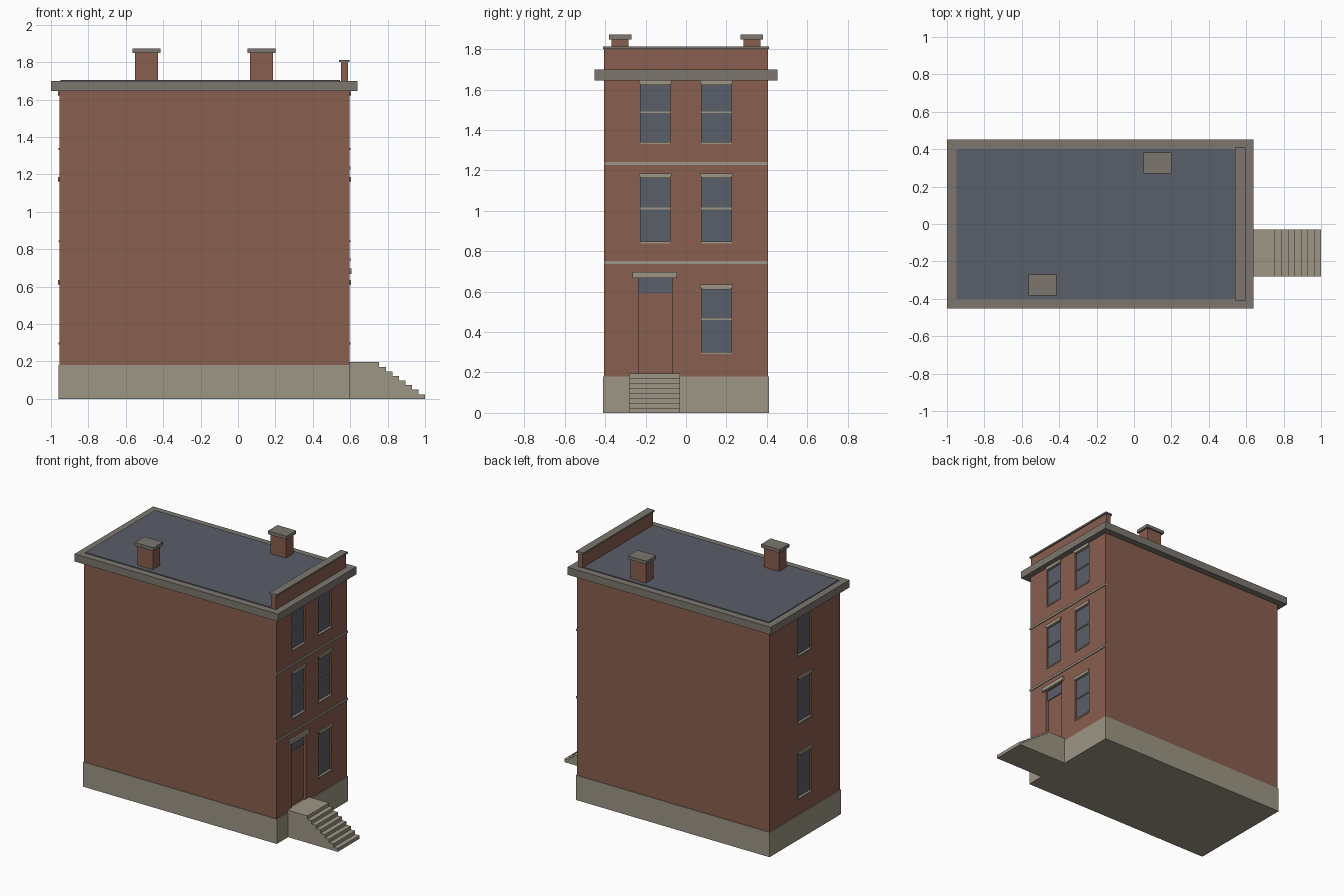
import bpy
import bmesh
from mathutils import Vector

cube = bpy.data.objects.get("Cube")
if cube:
    bpy.data.objects.remove(cube, do_unlink=True)


def material(name, rgb):
    # convert display values to linear
    lin = [((c / 255 + 0.055) / 1.055) ** 2.4 for c in rgb] + [1.0]
    mat = bpy.data.materials.new(name)
    mat.use_nodes = True
    mat.diffuse_color = lin
    bsdf = mat.node_tree.nodes["Principled BSDF"]
    bsdf.inputs["Base Color"].default_value = lin
    bsdf.inputs["Roughness"].default_value = 0.9
    return mat


BRICK = material("red brick", (137, 94, 79))
STONE = material("pale stone", (157, 150, 133))
TRIM = material("grey trim", (124, 119, 111))
SLATE = material("slate blue", (90, 94, 104))


def add_box(bm, x, y, z):
    lo, hi = Vector((x[0], y[0], z[0])), Vector((x[1], y[1], z[1]))
    verts = bmesh.ops.create_cube(bm, size=1)["verts"]
    for v in verts:
        v.co = (lo + hi) / 2 + v.co * (hi - lo)


def finish(bm, name, mat):
    bmesh.ops.recalc_face_normals(bm, faces=bm.faces)
    mesh = bpy.data.meshes.new(name)
    bm.to_mesh(mesh)
    bm.free()
    mesh.materials.append(mat)
    obj = bpy.data.objects.new(name, mesh)
    bpy.context.scene.collection.objects.link(obj)
    return obj


def box(name, mat, x, y, z):
    bm = bmesh.new()
    add_box(bm, x, y, z)
    return finish(bm, name, mat)


def prism(name, mat, outline, direction):
    # extrude a flat outline along a direction
    bm = bmesh.new()
    face = bm.faces.new([bm.verts.new(p) for p in outline])
    new = bmesh.ops.extrude_face_region(bm, geom=[face])["geom"]
    for v in new:
        if isinstance(v, bmesh.types.BMVert):
            v.co += Vector(direction)
    return finish(bm, name, mat)


# Main levels and wall planes
FRONT, REAR, SIDE = 0.595, -0.955, 0.405
BASE, EAVES, TOP = 0.18, 1.645, 1.70
HALF = 0.074
DOOR_Y = (-0.235, -0.07)
DOOR_TOP = 0.667

# Window openings: wall plane, outward sign, centre, sill height, head height
floors = {"ground": (0.295, 0.612), "middle": (0.842, 1.162), "upper": (1.335, 1.622)}
openings = []
for floor, (low, high) in floors.items():
    openings.append((floor + "_right", FRONT, 1, 0.15, low, high))
    openings.append((floor + "_rear", REAR, -1, 0.0, low, high))
    if floor != "ground":
        openings.append((floor + "_left", FRONT, 1, -0.152, low, high))


def span(plane, sign, inner, outer):
    return sorted((plane + sign * inner, plane + sign * outer))


# Brick walls with recessed openings
walls = box("brick_walls", BRICK, (REAR, FRONT), (-SIDE, SIDE), (0.05, EAVES + 0.02))
bm = bmesh.new()
for _, plane, sign, cy, low, high in openings:
    add_box(bm, span(plane, sign, -0.015, 0.05), (cy - HALF, cy + HALF), (low, high + 0.01))
add_box(bm, (FRONT - 0.02, FRONT + 0.05), DOOR_Y, (BASE + 0.012, DOOR_TOP))
cutter = finish(bm, "opening_cutter", BRICK)
cutter.hide_render = True
cut = walls.modifiers.new("openings", "BOOLEAN")
cut.operation = "DIFFERENCE"
cut.solver = "EXACT"
cut.object = cutter
graph = bpy.context.evaluated_depsgraph_get()
cut_mesh = bpy.data.meshes.new_from_object(walls.evaluated_get(graph))
walls.modifiers.clear()
walls.data = cut_mesh
bpy.data.objects.remove(cutter, do_unlink=True)

# Window glass, meeting rail, sill and flared lintel
for name, plane, sign, cy, low, high in openings:
    width = (cy - HALF, cy + HALF)
    mid = (low + high) / 2 + 0.01
    box(name + "_glass", SLATE, span(plane, sign, -0.018, -0.011), width, (low, high + 0.01))
    box(name + "_rail", STONE, span(plane, sign, -0.013, -0.005), width, (mid - 0.004, mid + 0.004))
    box(name + "_sill", STONE, span(plane, sign, -0.014, 0.006), width, (low - 0.004, low + 0.006))
    x = plane - sign * 0.012
    half_profile = [(0.066, high), (0.075, high + 0.005), (0.081, high + 0.015), (0.081, high + 0.024)]
    outline = [(x, cy + y, z) for y, z in half_profile]
    outline += [(x, cy - y, z) for y, z in reversed(half_profile)]
    prism(name + "_lintel", STONE, outline, (sign * 0.02, 0, 0))

# Doorway transom and hood
box("door_transom", SLATE, (FRONT - 0.022, FRONT - 0.014), DOOR_Y, (0.592, DOOR_TOP))
box("door_hood", STONE, (FRONT - 0.02, FRONT + 0.013), (-0.265, -0.045), (DOOR_TOP, 0.697))

# String courses across the facade
for i, z in enumerate((0.745, 1.235)):
    box(f"string_course_{i + 1}", STONE, (FRONT - 0.01, FRONT + 0.006), (-SIDE, SIDE), (z - 0.008, z + 0.008))

# Stone plinth
box("plinth", STONE, (REAR - 0.005, FRONT + 0.005), (-0.41, 0.41), (0, BASE))

# Entrance steps as one stepped profile
steps, rise, run, landing = 8, 0.0245, 0.035, 0.755
outline = [(FRONT, -0.28, 0), (FRONT, -0.28, steps * rise)]
for i in range(steps):
    x, z = landing + i * run, (steps - i) * rise
    outline += [(x, -0.28, z), (x, -0.28, z - rise)]
prism("entrance_steps", STONE, outline, (0, 0.25, 0))

# Cornice and roof
box("cornice", TRIM, (-1.0, 0.638), (-0.452, 0.452), (EAVES, TOP))
box("roof", SLATE, (-0.95, 0.545), (-0.402, 0.402), (TOP - 0.01, TOP + 0.006))

# Parapet above the facade
box("parapet", BRICK, (0.55, 0.588), (-SIDE, SIDE), (TOP - 0.01, 1.803))
box("parapet_cap", TRIM, (0.541, 0.597), (-0.41, 0.41), (1.801, 1.813))

# Chimneys
for name, cx, cy in (("front_chimney", -0.49, -0.326), ("rear_chimney", 0.126, 0.326)):
    box(name, BRICK, (cx - 0.062, cx + 0.062), (cy - 0.042, cy + 0.042), (TOP - 0.01, 1.85))
    box(name + "_cap", TRIM, (cx - 0.075, cx + 0.075), (cy - 0.055, cy + 0.055), (1.849, 1.873))
